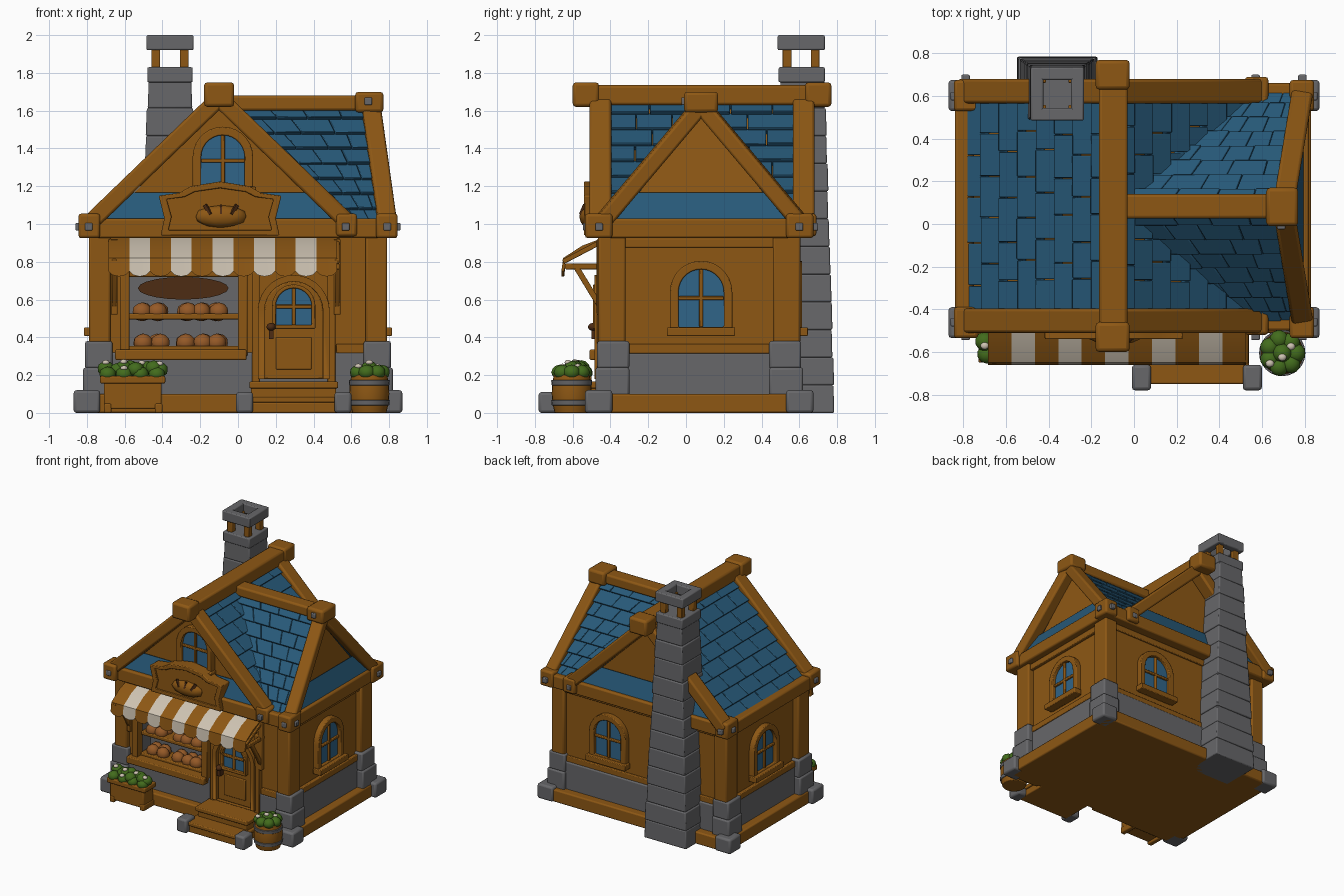
import bpy, bmesh, math, random
from mathutils import Vector, Matrix

if "Cube" in bpy.data.objects:
    bpy.data.objects.remove(bpy.data.objects["Cube"])
random.seed(4)

def mat(name, r, g, b):
    m = bpy.data.materials.new(name)
    m.diffuse_color = (r, g, b, 1)
    m.use_nodes = True
    m.node_tree.nodes["Principled BSDF"].inputs["Base Color"].default_value = m.diffuse_color
    return m

WOOD = mat("warm wood", 0.27, 0.097, 0.007)
STONE = mat("grey stone", 0.135, 0.135, 0.142)
SLATE = mat("blue slate", 0.02, 0.1, 0.19)
GLASS = mat("window blue", 0.03, 0.13, 0.25)
CREAM = mat("cream cloth", 0.62, 0.55, 0.45)
LEAF = mat("leaf green", 0.055, 0.15, 0.012)
BREAD = mat("bread crust", 0.30, 0.10, 0.02)
DARK = mat("dark wood", 0.075, 0.025, 0.007)

# ---------- helpers ----------
def box(bm, x0, x1, y0, y1, z0, z1):
    M = Matrix.Translation(((x0+x1)/2, (y0+y1)/2, (z0+z1)/2)) @ Matrix.Diagonal((x1-x0, y1-y0, z1-z0, 1))
    bmesh.ops.create_cube(bm, size=1, matrix=M)

def bar(bm, p, q, w, t, up=(0, 0, 1)):
    p, q = Vector(p), Vector(q)
    x = (q - p).normalized()
    y = Vector(up).cross(x).normalized()
    z = x.cross(y)
    M = Matrix((x * (q - p).length, y * w, z * t)).transposed().to_4x4()
    M.translation = (p + q) / 2
    bmesh.ops.create_cube(bm, size=1, matrix=M)

def loft(bm, *sections):
    rows = [[bm.verts.new(p) for p in s] for s in sections]
    n = len(rows[0])
    bm.faces.new(rows[0])
    bm.faces.new(rows[-1])
    for a, b in zip(rows, rows[1:]):
        for i in range(n):
            bm.faces.new((a[i], a[(i+1) % n], b[(i+1) % n], b[i]))

def ring(bm, outer, inner, y0, y1, M):
    loops = [[bm.verts.new(M @ Vector((x, y, z))) for x, z in pts]
             for pts, y in ((outer, y0), (inner, y0), (inner, y1), (outer, y1))]
    n = len(outer)
    for k in range(4):
        a, b = loops[k], loops[(k+1) % 4]
        for i in range(n):
            bm.faces.new((a[i], a[(i+1) % n], b[(i+1) % n], b[i]))

def plate(bm, pts, y0, y1, M=Matrix()):
    loft(bm, *[[M @ Vector((x, y, z)) for x, z in pts] for y in (y0, y1)])

def ball(bm, c, r, sub=2):
    bmesh.ops.create_icosphere(bm, subdivisions=sub, radius=1,
                               matrix=Matrix.Translation(c) @ Matrix.Diagonal((*r, 1)))

def part(name, material, build, bevel=0.01):
    bm = bmesh.new()
    build(bm)
    bmesh.ops.recalc_face_normals(bm, faces=bm.faces)
    me = bpy.data.meshes.new(name)
    bm.to_mesh(me)
    bm.free()
    me.materials.append(material)
    ob = bpy.data.objects.new(name, me)
    bpy.context.collection.objects.link(ob)
    bpy.ops.object.select_all(action='DESELECT')
    ob.select_set(True)
    bpy.context.view_layer.objects.active = ob
    bpy.ops.object.shade_smooth_by_angle(angle=math.radians(40))
    if bevel:
        b = ob.modifiers.new("bevel", 'BEVEL')
        b.width, b.segments, b.limit_method = bevel, 2, 'ANGLE'
    return ob

def boxes(name, material, items, bevel=0.01):
    return part(name, material, lambda bm: [box(bm, *i) for i in items], bevel)

def bars(name, material, items, bevel=0.01):
    return part(name, material, lambda bm: [bar(bm, *i) for i in items], bevel)

def arch(w, h, z=0, n=14):
    r = w / 2
    return [(-r, z), (r, z)] + [(r * math.cos(math.pi*i/n), h - r + r * math.sin(math.pi*i/n)) for i in range(n + 1)]

def window(name, x, y, z, angle, w, h, f=0.045, sill=True):
    M = Matrix.Translation((x, y, z)) @ Matrix.Rotation(math.radians(angle), 4, 'Z')
    part(name + "_frame", WOOD, lambda bm: ring(bm, arch(w+2*f, h+f, -f), arch(w, h), -0.035, 0.02, M), 0.006)
    part(name + "_glass", GLASS, lambda bm: plate(bm, arch(w, h), -0.006, 0.002, M), 0)
    def cross(bm):
        bar(bm, M @ Vector((0, -0.012, 0)), M @ Vector((0, -0.012, h)), 0.02, 0.02, M.to_3x3() @ Vector((0, 1, 0)))
        bar(bm, M @ Vector((-w/2, -0.012, h*.5)), M @ Vector((w/2, -0.012, h*.5)), 0.02, 0.02)
        if sill:
            bar(bm, M @ Vector((-w/2-.06, -0.03, -.025)), M @ Vector((w/2+.06, -0.03, -.025)), 0.07, 0.045)
    part(name + "_bars", WOOD, cross, 0.005)

def shingles(name, ea, eb, ra, rb, rows, cols):
    ea, eb, ra, rb = map(Vector, (ea, eb, ra, rb))
    n = (eb - ea).cross(rb - eb).normalized()
    n = -n if n.z < 0 else n
    P = lambda u, v: ea.lerp(ra, u).lerp(eb.lerp(rb, u), v)
    def build(bm):
        for i in range(rows):
            u0, u1 = i / rows, min(1, (i + 1.1) / rows)
            cuts = [0] + [(j + (.25 if i % 2 else -.25) + random.uniform(-.1, .1)) / cols for j in range(1, cols)] + [1]
            for v0, v1 in zip(cuts, cuts[1:]):
                k = 0.022 + random.uniform(0, .008)
                loft(bm, *[[P(u0, v) + n*k, P(u1, v) + n*.004, P(u1, v) - n*.025, P(u0, v) - n*.025]
                           for v in (v0 + .002, v1 - .002)])
    part(name, SLATE, build, 0.004)

# ---------- walls and stone base ----------
boxes("walls", WOOD, [(-.74, .74, -.28, .57, .02, .96), (-.74, -.59, -.43, -.27, .02, .96),
      (.02, .74, -.43, -.27, .02, .96), (-.6, .03, -.43, -.27, .02, .32), (-.6, .03, -.43, -.27, .75, .96)], 0)
boxes("floor_plate", WOOD, [(-.8, .8, -.48, .64, 0, .06)], 0)
boxes("stone_band", STONE, [(-.765, .765, -.45, .595, .05, .32)])
corners = [(sx, y, sy) for sx in (-1, 1) for y, sy in ((-.39, -1), (.53, 1))]
def span(c, s, a, b):
    return tuple(sorted((c + s*a, c + s*b)))
boxes("corner_stones", STONE, [(*span(0, sx, .665, .82-e), *span(y, sy, -.09, .09-e), z0, z1)
      for sx, y, sy in corners for z0, z1, e in ((.08, .24, 0), (.235, .38, .01))], .012)
boxes("foot_stones", STONE, [(*span(0, sx, .73, .87), *span(y, sy, 0, .145), 0, .12) for sx, y, sy in corners], .015)
boxes("corner_posts", WOOD, [(*span(0, sx, .675, .79), *span(y, sy, -.07, .075), .37, .95) for sx, y, sy in corners], .012)
boxes("base_beams", WOOD, [(-.75, .0, -.51, -.43, 0, .1), (.55, .75, -.51, -.43, 0, .1), (-.75, .75, .58, .66, 0, .1),
      (.75, .83, -.4, .54, 0, .1), (-.83, -.75, -.4, .54, 0, .1)])
boxes("wall_rails", WOOD, [(s*.755-.015, s*.755+.015, -.35, .5, z, z+.05) for s in (-1, 1) for z in (.315, .875)]
      + [(-.7, .7, .56, .585, z, z+.05) for z in (.315, .875)] + [(.52, .7, -.45, -.42, .315, .365)], .006)
boxes("top_plates", WOOD, [(-.8, .8, -.5, -.4, .925, 1.03), (-.8, .8, .56, .66, .925, 1.03),
      (.74, .82, -.44, .6, .925, 1.03), (-.84, -.75, -.44, .6, .925, 1.03)], .012)
boxes("corner_blocks", WOOD, [(*span(0, sx, .73, .845), *span(y, sy, 0, .145), .925, 1.055) for sx, y, sy in corners]
      + [(.52, .63, -.52, -.39, .935, 1.055), (.52, .63, .56, .69, .935, 1.055)], .015)
boxes("bolts", STONE, [(x-.02, x+.02, *span(0, s, .5+o, .545+o), .965, 1.005)
      for x in (-.79, .57, .79) for s, o in ((-1, 0), (1, .155))]
      + [(*span(0, sx, .82, .86), y-.02, y+.02, .965, 1.005) for sx in (-1, 1) for y in (-.46, .6)]
      + [(.67, .71, -.025, 0, 1.63, 1.67)], .006)

# ---------- roof: main gable along y, cross gable towards +x ----------
part("gable_core", WOOD, lambda bm: (
    plate(bm, [(-.77, .95), (.57, .95), (-.1, 1.61)], -.41, .57),
    loft(bm, [(.5, -.42, .95), (.5, .58, .95), (-.1, .08, 1.58)], [(.745, -.42, .95), (.745, .58, .95), (.665, .08, 1.58)])), 0)
shingles("main_roof_left", (-.79, -.43, .99), (-.79, .59, .99), (-.1, -.43, 1.66), (-.1, .59, 1.66), 8, 5)
shingles("main_roof_right", (.59, -.43, .99), (.59, .59, .99), (-.1, -.43, 1.66), (-.1, .59, 1.66), 8, 5)
for nm, y in (("front", -.46), ("back", .62)):
    shingles("cross_roof_" + nm, (.54, y, .99), (.78, y, .99), (-.1, .08, 1.63), (.69, .08, 1.63), 8, 4)
bars("gable_beams", WOOD, [((x, y, .99), (-.1, y, 1.665), .115, .09) for x in (-.8, .6) for y in (-.453, .623)]
     + [((.79, y, .99), (.7, .08, 1.63), .1, .085) for y in (-.46, .62)], .014)
boxes("ridge_beams", WOOD, [(-.165, -.03, -.55, .72, 1.63, 1.735), (-.1, .7, .025, .14, 1.6, 1.68)], .014)
boxes("ridge_blocks", WOOD, [(-.18, -.02, -.6, -.46, 1.62, 1.75), (-.18, -.02, .63, .77, 1.62, 1.75),
      (.62, .77, -.01, .17, 1.59, 1.7)], .018)
def skirts(bm):
    for s, y in ((-1, -.4), (1, .56)):
        loft(bm, *[[(a, y, 1.02), (a, y + s*.075, 1.02), (b, y + s*.02, 1.17)] for a, b in ((-.74, -.6), (.54, .4))])
    loft(bm, *[[(.72, a, 1.02), (.8, a, 1.02), (.735, b, 1.17)] for a, b in ((-.41, -.28), (.57, .44))])
part("gable_eave_slates", SLATE, skirts, .005)

# ---------- windows ----------
window("gable_window", -.08, -.42, 1.2, 0, .23, .27)
window("right_window", .75, .08, .455, 90, .24, .305)
window("left_window", -.75, .08, .455, -90, .24, .305)
window("back_window", .28, .58, .455, 180, .24, .305)

# ---------- chimney ----------
def stack(bm):
    n = 12
    sec = lambda t: (-.55 + .075*t, -.17 - .075*t, .46 + .04*t, .785 - .05*t)
    for i in range(n):
        j = random.uniform(-.004, .004)
        loft(bm, *[[(x, y, 1.76*t) for x, y in ((a-j, c), (b+j, c), (b+j, d+j), (a-j, d+j))]
                   for t in (i/n, (i+1)/n) for a, b, c, d in [sec(t)]])
    box(bm, -.48, -.24, .49, .735, 1.75, 1.83)
    for s in (-1, 1):
        box(bm, -.36+s*.095-.03, -.36+s*.095+.03, .485, .735, 1.92, 2.0)
        box(bm, -.46, -.26, .61+s*.095-.03, .61+s*.095+.03, 1.92, 2.0)
part("chimney", STONE, stack, .008)
boxes("chimney_posts", WOOD, [(-.36+a*.075-.023, -.36+a*.075+.023, .61+b*.075-.023, .61+b*.075+.023, 1.82, 1.94)
      for a in (-1, 1) for b in (-1, 1)], .005)

# ---------- shop display ----------
boxes("display_lining", STONE, [(-.59, .02, -.288, -.278, .32, .75), (-.592, -.585, -.42, -.28, .32, .75),
      (.013, .022, -.42, -.28, .32, .75)], 0)
boxes("display_frame", WOOD, [(-.625, -.575, -.475, -.4, .3, .8), (0, .05, -.475, -.4, .3, .8), (-.62, .05, -.46, -.4, .72, .8),
      (-.65, .045, -.51, -.41, .28, .335), (-.58, .01, -.42, -.28, .495, .525), (-.58, .01, -.43, -.28, .33, .355)], .007)
part("display_board", DARK, lambda bm: plate(bm, [(-.29 + .24*math.cos(a*math.pi/10), .66 + .06*math.sin(a*math.pi/10))
     for a in range(20)], -.297, -.288), 0)
part("buns", BREAD, lambda bm: [ball(bm, (x + random.uniform(-.01, .01), y, z), (.052, .045, .05))
     for z in (.535, .37) for y in (-.375, -.325) for x in (-.5, -.42, -.27, -.19, -.11)], 0)

# ---------- sign with a loaf ----------
SIGN = [(-.41, .94), (.22, .94), (.2, 1.03), (.23, 1.15), (.12, 1.165), (.06, 1.2), (-.095, 1.225),
        (-.25, 1.2), (-.31, 1.165), (-.42, 1.15), (-.39, 1.03)]
part("sign_board", WOOD, lambda bm: plate(bm, SIGN, -.52, -.43))
part("sign_rim", WOOD, lambda bm: ring(bm, SIGN, [(-.095 + (x+.095)*.87, 1.065 + (z-1.065)*.78) for x, z in SIGN],
     -.54, -.5, Matrix()), .006)
part("sign_loaf", WOOD, lambda bm: ball(bm, (-.09, -.52, 1.04), (.14, .045, .06)), 0)
bars("loaf_cuts", DARK, [((-.09+d*.8, -.556, 1.05), (-.09+d*1.2, -.535, 1.1), .012, .02) for d in (-.07, 0, .07)], 0)

# ---------- awning ----------
def stripes(odd):
    def build(bm):
        for i in range(odd, 11, 2):
            x0 = -.685 + i*.11
            loft(bm, *[[(x0+d, y, z) for y, z in ((-.43, .93), (-.55, .885), (-.65, .82), (-.66, b), (-.645, b), (-.635, .808), (-.43, .915))]
                       for d, b in ((0, .75), (.02, .73), (.055, .722), (.09, .73), (.11, .75))])
    return build
part("awning_brown_stripes", WOOD, stripes(0), 0)
part("awning_cream_stripes", CREAM, stripes(1), 0)
bars("awning_brackets", WOOD, [b for x in (-.655, .525) for b in (
     ((x, -.64, .775), (x, -.42, .775), .025, .03), ((x, -.44, .54), (x, -.58, .77), .025, .03),
     ((x, -.65, .8), (x, -.43, .915), .025, .025), ((x, -.455, .52), (x, -.455, .92), .035, .035, (0, 1, 0)))], .005)

# ---------- door and steps ----------
D = Matrix.Translation((.295, -.44, .18))
part("door_frame", WOOD, lambda bm: ring(bm, arch(.38, .55), arch(.31, .515, .001), -.045, .02, D), .007)
part("door", WOOD, lambda bm: (plate(bm, arch(.31, .515), -.015, .01, D), box(bm, .2, .39, -.465, -.44, .23, .4)), .006)
window("door_window", .295, -.458, .465, 0, .19, .195, .02, False)
boxes("door_posts", WOOD, [(.075, .115, -.47, -.42, .16, .8), (.475, .515, -.47, -.42, .16, .8)], .007)
part("door_handle", DARK, lambda bm: (ball(bm, (.175, -.49, .455), (.025, .03, .022)),
     box(bm, .163, .187, -.5, -.45, .39, .45)), 0)
boxes("steps", WOOD, [(.06, .53, -.74, -.44, .0, .055), (.05, .54, -.75, -.44, .055, .085),
      (.07, .52, -.62, -.44, .08, .135), (.06, .53, -.64, -.44, .13, .165)], .007)
boxes("step_stones", STONE, [(-.01, .08, -.78, -.66, 0, .11), (.51, .6, -.78, -.66, 0, .11)], .015)

# ---------- planter and barrel ----------
boxes("planter", WOOD, [(-.71, -.405, -.635, -.51, .02, .17), (-.73, -.385, -.65, -.5, .155, .195),
      (-.71, -.67, -.64, -.5, 0, .05), (-.44, -.4, -.64, -.5, 0, .05)], .008)
def tub(rows):
    return lambda bm: loft(bm, *[[(.695 + r*math.cos(a*math.pi/12), -.605 + r*math.sin(a*math.pi/12), z)
                                  for a in range(24)] for z, r in rows])
part("barrel", WOOD, tub([(0, .09), (.05, .102), (.1, .106), (.15, .104), (.2, .095)]), .004)
for k, z in enumerate((.04, .145)):
    part("barrel_hoop_%d" % (k+1), STONE, tub([(z, .106), (z + .028, .109)]), .003)
spots = [(-.7 + .285*i/9, -.575 + random.uniform(-.04, .04), .21 + random.uniform(0, .03)) for i in range(10)]
spots += [(-.69 + .26*i/6, -.575 + (.035 if i % 2 else -.035), .205) for i in range(7)]
spots += [(.695 + .065*math.cos(i*.9), -.605 + .065*math.sin(i*.9), .215) for i in range(7)] + [(.695, -.605, .235)]
part("leaves", LEAF, lambda bm: [ball(bm, s, (.045, .045, .04), 2) for s in spots], 0)
part("flowers", CREAM, lambda bm: [ball(bm, (s[0], s[1] - .02, s[2] + .032), (.02, .018, .014), 2) for s in spots[::3]], 0)
